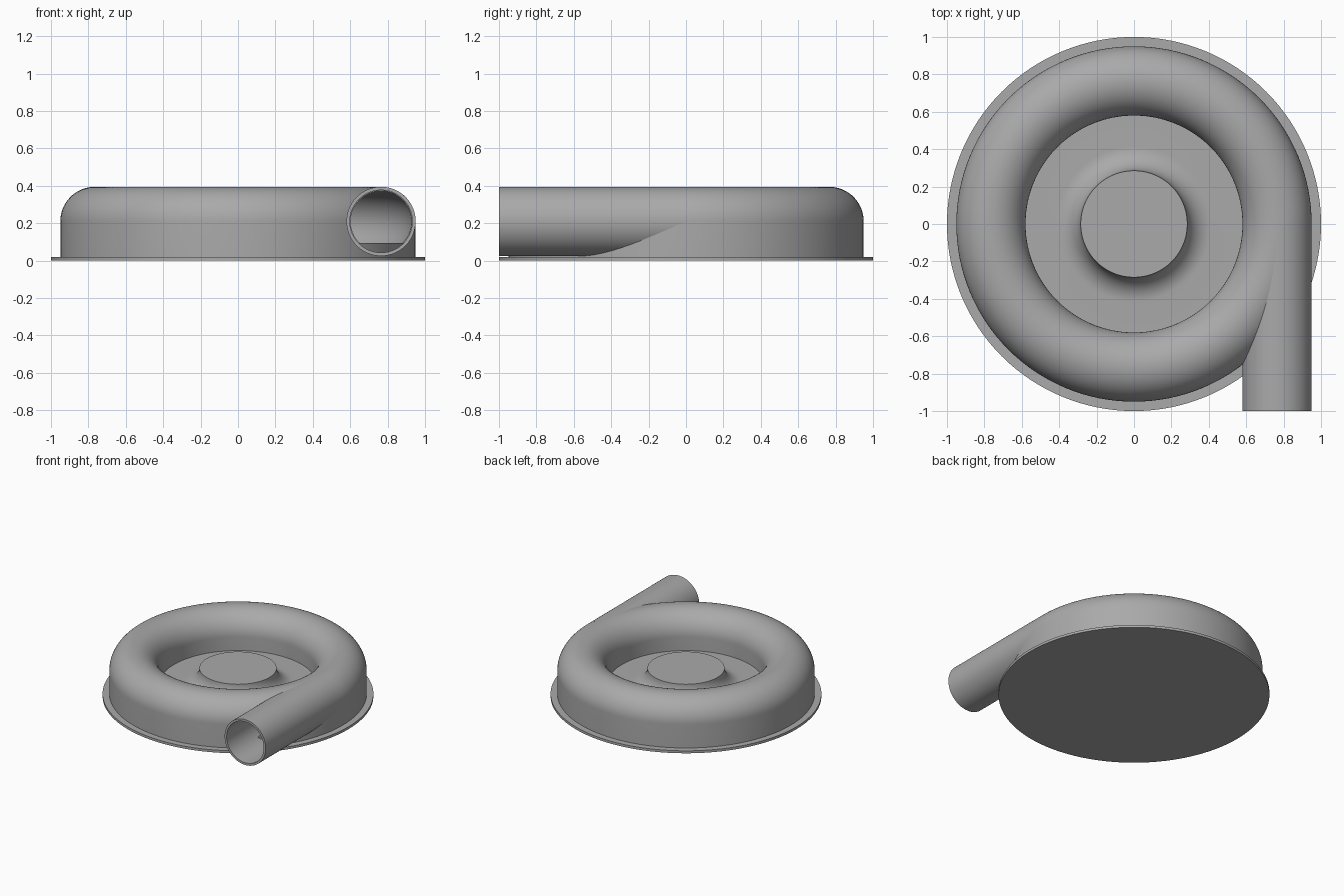
import bpy, bmesh, math
from mathutils import Vector

cube = bpy.data.objects.get("Cube")
if cube:
    bpy.data.objects.remove(cube, do_unlink=True)

grey = bpy.data.materials.new("plain grey")
grey.use_nodes = True
COLOUR = (0.4, 0.4, 0.4, 1)
grey.diffuse_color = COLOUR
grey.node_tree.nodes["Principled BSDF"].inputs["Base Color"].default_value = COLOUR

RING, TUBE, BORE, MID = 0.765, 0.185, 0.167, 0.21   # ring radius, tube radii, tube height
FLOOR, HUB_TOP, HUB_R = 0.1, 0.229, 0.285
FILLET = HUB_TOP - FLOOR


def arc(cx, cz, r, start, end, steps):
    angles = [math.radians(start + (end - start) * i / steps) for i in range(steps + 1)]
    return [(cx + r * math.cos(a), cz + r * math.sin(a)) for a in angles]


def lathe(name, profile, closed=False, segments=128):
    """Revolve an (r, z) profile round the z axis."""
    bm = bmesh.new()
    verts = [bm.verts.new((r, 0, z)) for r, z in profile]
    pairs = list(zip(verts, verts[1:]))
    if closed:
        pairs.append((verts[-1], verts[0]))
    edges = [bm.edges.new(p) for p in pairs]
    bmesh.ops.spin(bm, geom=verts + edges, cent=(0, 0, 0), axis=(0, 0, 1),
                   angle=math.tau, steps=segments)
    bmesh.ops.remove_doubles(bm, verts=bm.verts, dist=1e-5)
    bmesh.ops.recalc_face_normals(bm, faces=bm.faces)
    mesh = bpy.data.meshes.new(name)
    bm.to_mesh(mesh)
    bm.free()
    mesh.materials.append(grey)
    obj = bpy.data.objects.new(name, mesh)
    bpy.context.collection.objects.link(obj)
    return obj


def activate(obj):
    bpy.ops.object.select_all(action='DESELECT')
    obj.select_set(True)
    bpy.context.view_layer.objects.active = obj


def cut(obj, cutter):
    cutter.hide_render = True
    mod = obj.modifiers.new("cut", 'BOOLEAN')
    mod.operation = 'DIFFERENCE'
    mod.solver = 'EXACT'
    mod.object = cutter
    activate(obj)
    bpy.ops.object.modifier_apply(modifier=mod.name)
    bpy.data.objects.remove(cutter, do_unlink=True)


def along_y(obj, y):
    """Lay a lathed part along the outlet axis, its base at the given y."""
    obj.rotation_euler = (-math.pi / 2, 0, 0)
    obj.location = (RING, y, MID)
    bpy.context.view_layer.update()
    return obj


# Flat round base plate
base = lathe("base_plate", [(0, 0), (1, 0), (1, 0.02), (0, 0.02)])

# Housing: central hub with a concave foot, recessed floor, rounded ring, outer wall
profile = [(0, HUB_TOP)]
profile += arc(HUB_R + FILLET, HUB_TOP, FILLET, 180, 270, 14)
profile += [(RING - TUBE, FLOOR)]
profile += arc(RING, MID, TUBE, 180, 0, 40)
profile += [(RING + TUBE, 0.01), (0, 0.01)]
housing = lathe("spiral_housing", profile)

# Hollow channel inside the ring and the outlet opening
cut(housing, lathe("channel_cutter", arc(RING, MID, BORE - 0.004, 0, 352.5, 47), closed=True))
cut(housing, along_y(lathe("outlet_cutter", [(0, 0), (BORE, 0), (BORE, 1.1), (0, 1.1)],
                           segments=72), -1.1))

# Floor of the channel, seen through the outlet
channel_floor = lathe("channel_floor", [(0, 0.01), (0.93, 0.01), (0.93, 0.095), (0, 0.095)])

# Straight outlet pipe, tangent to the ring
pipe = along_y(lathe("outlet_pipe", [(BORE, 0), (TUBE, 0), (TUBE, 1), (BORE, 1)],
                     closed=True, segments=72), -1)

for part in (base, housing, channel_floor, pipe):
    activate(part)
    bpy.ops.object.shade_smooth_by_angle(angle=math.radians(30))
